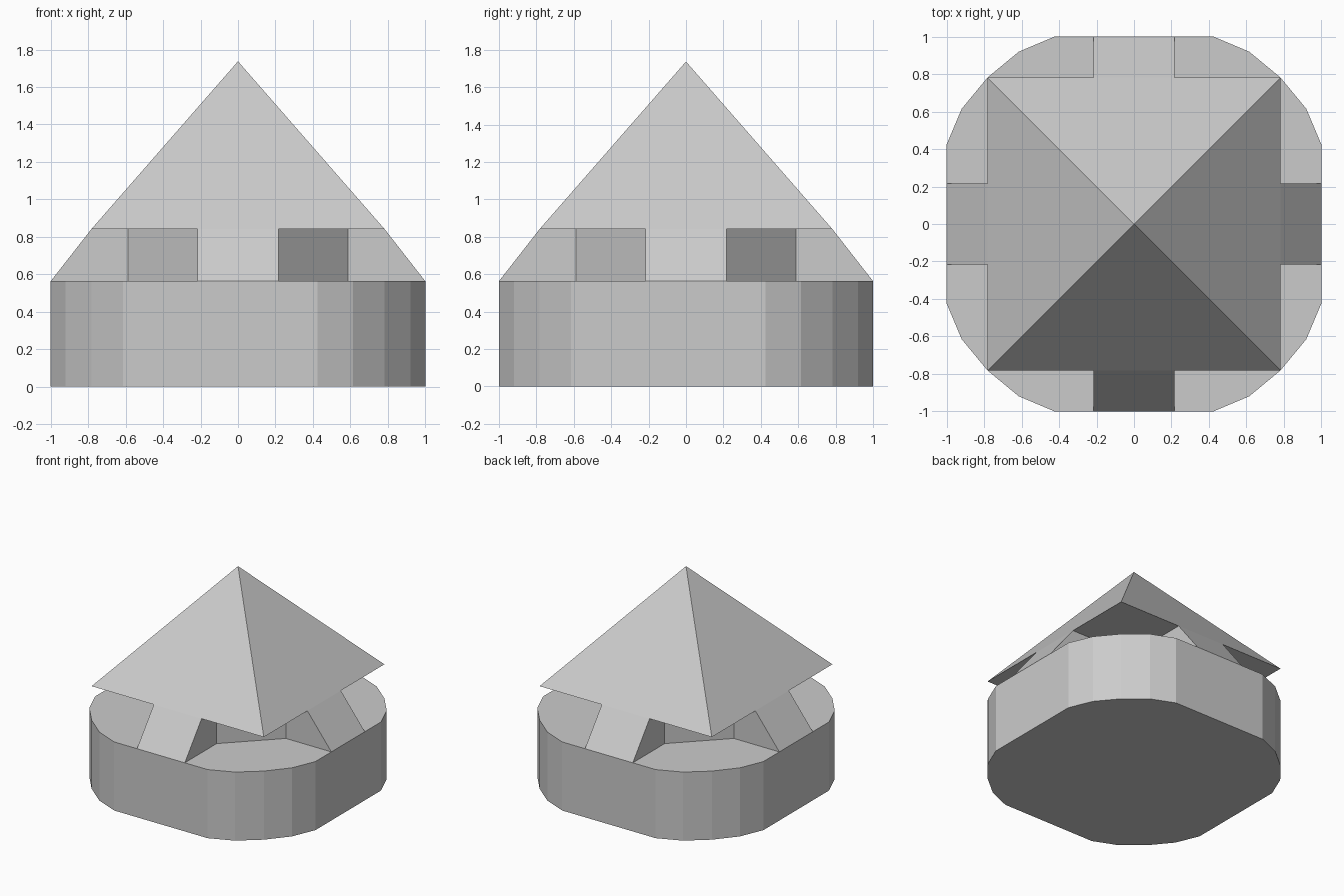
import bpy
import bmesh

if "Cube" in bpy.data.objects:
    bpy.data.objects.remove(bpy.data.objects["Cube"])


def loft(name, rings):
    """Closed solid through a list of rings; a one-point ring makes an apex."""
    bm = bmesh.new()
    loops = [[bm.verts.new(p) for p in ring] for ring in rings]
    for a, b in zip(loops, loops[1:]):
        n = len(a)
        for i in range(n):
            j = (i + 1) % n
            if len(b) == 1:
                bm.faces.new((a[i], a[j], b[0]))
            else:
                bm.faces.new((a[i], a[j], b[j], b[i]))
    for loop in (loops[0], loops[-1]):
        if len(loop) > 2:
            bm.faces.new(loop)
    bmesh.ops.recalc_face_normals(bm, faces=bm.faces)
    mesh = bpy.data.meshes.new(name)
    bm.to_mesh(mesh)
    bm.free()
    obj = bpy.data.objects.new(name, mesh)
    bpy.context.collection.objects.link(obj)
    return obj


def four_fold(quarter, z):
    """Repeat a quarter outline around the z axis."""
    points = []
    for _ in range(4):
        points += [(x, y, z) for x, y in quarter]
        quarter = [(-y, x) for x, y in quarter]
    return points


HALF, EAVE = 1.0, 0.782
BASE_TOP, EAVE_Z, APEX_Z = 0.563, 0.842, 1.737

# Base slab with faceted round corners
corner = [(HALF, 0.425), (0.92, 0.615), (EAVE, EAVE), (0.615, 0.92), (0.425, HALF)]
loft("base", [four_fold(corner, 0), four_fold(corner, BASE_TOP)])


# Core with diagonal walls and four sloping buttresses
def core_quarter(reach):
    return [(reach, -0.217), (reach, 0.217), (0.587, 0.217), (0.217, 0.587)]


loft("buttressed_core", [four_fold(core_quarter(HALF), BASE_TOP),
                         four_fold(core_quarter(EAVE), EAVE_Z)])

# Pyramid roof
loft("roof", [four_fold([(EAVE, EAVE)], EAVE_Z), [(0, 0, APEX_Z)]])
